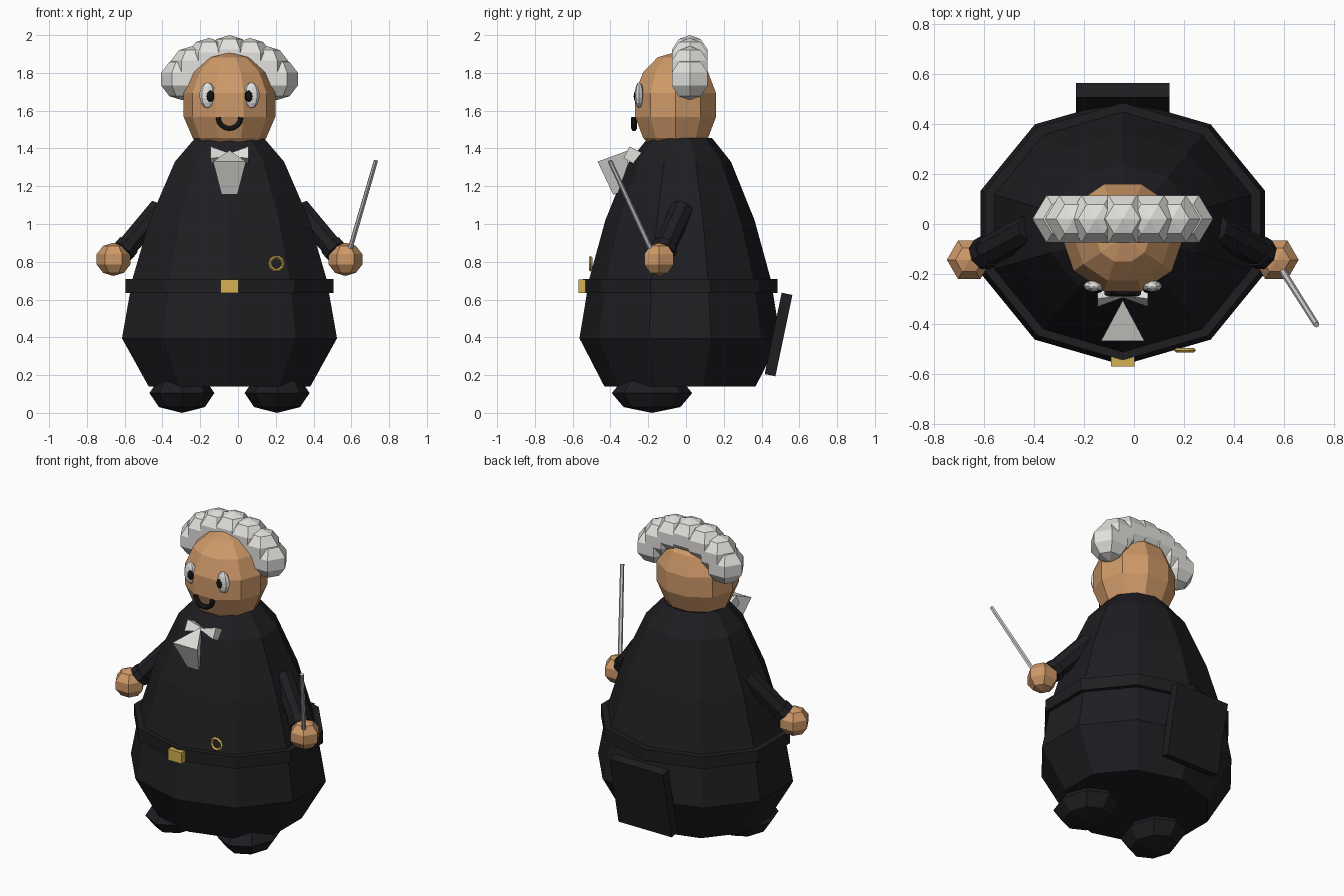
import bpy, bmesh
from math import sin, cos, pi, radians
from mathutils import Vector

if "Cube" in bpy.data.objects:
    bpy.data.objects.remove(bpy.data.objects["Cube"])

CX = -0.045  # symmetry plane of the figure


def material(name, rgb):
    m = bpy.data.materials.new(name)
    m.diffuse_color = (*rgb, 1)
    m.use_nodes = True
    m.node_tree.nodes["Principled BSDF"].inputs["Base Color"].default_value = m.diffuse_color
    return m


BLACK = material("black_cloth", (0.013, 0.013, 0.016))
INK = material("ink", (0.006, 0.006, 0.007))
SKIN = material("skin", (0.62, 0.32, 0.14))
WHITE = material("white", (0.76, 0.75, 0.72))
GOLD = material("gold", (0.66, 0.44, 0.08))
PALE = material("pale_wood", (0.55, 0.55, 0.53))


def add(name, bm, mat, loc=(0, 0, 0)):
    bmesh.ops.recalc_face_normals(bm, faces=bm.faces)
    me = bpy.data.meshes.new(name)
    bm.to_mesh(me)
    bm.free()
    me.materials.append(mat)
    ob = bpy.data.objects.new(name, me)
    ob.location = loc
    bpy.context.collection.objects.link(ob)
    return ob


def lathe(name, profile, sides, mat, loc=(0, 0, 0), scale=(1, 1, 1), phase=0.0):
    """Faceted solid of revolution about z; radius 0 makes a pole."""
    bm = bmesh.new()
    rings = []
    for r, z in profile:
        n = sides if r > 0 else 1
        rings.append([bm.verts.new((r * cos(phase + 2 * pi * i / n) * scale[0],
                                    r * sin(phase + 2 * pi * i / n) * scale[1],
                                    z * scale[2])) for i in range(n)])
    for a, b in zip(rings, rings[1:]):
        for i in range(sides):
            j = (i + 1) % sides
            if len(a) == 1:
                bm.faces.new((a[0], b[j], b[i]))
            elif len(b) == 1:
                bm.faces.new((a[i], a[j], b[0]))
            else:
                bm.faces.new((a[i], a[j], b[j], b[i]))
    for end in (rings[0], rings[-1]):
        if len(end) > 1:
            bm.faces.new(end)
    return add(name, bm, mat, loc)


def ball(name, sides, rings, mat, loc, radii):
    prof = [(sin(pi * k / rings) if 0 < k < rings else 0, -cos(pi * k / rings))
            for k in range(rings + 1)]
    return lathe(name, prof, sides, mat, loc, radii)


def rod(name, p, q, r1, r2, sides, mat, phase=0.0):
    d = Vector(q) - Vector(p)
    ob = lathe(name, [(r1, 0), (r2, d.length)], sides, mat, p, phase=phase)
    ob.rotation_euler = d.to_track_quat('Z', 'Y').to_euler()
    return ob


def box(name, size, loc, mat, tilt=0.0):
    bm = bmesh.new()
    bmesh.ops.create_cube(bm, size=1)
    bmesh.ops.scale(bm, vec=size, verts=bm.verts)
    ob = add(name, bm, mat, loc)
    ob.rotation_euler.x = tilt
    return ob


# Coat body and belt: ten-sided, slightly wider than deep
wide = (1.125, 1, 1)
lathe("coat_body", [(0.40, 0.14), (0.532, 0.395), (0.48, 0.71), (0.395, 1.02),
                    (0.27, 1.33), (0.17, 1.455)],
      10, BLACK, (CX, -0.032, 0), wide, pi / 2)
lathe("belt", [(0.515, 0.635), (0.515, 0.71)], 10, BLACK, (CX, -0.03, 0), wide, pi / 2)
box("belt_buckle", (0.095, 0.04, 0.07), (CX, -0.55, 0.67), GOLD)
box("coat_tail", (0.375, 0.058, 0.44), (CX, 0.49, 0.415), BLACK, radians(-11.8))

# Watch ring on the waistcoat
bpy.ops.mesh.primitive_torus_add(major_segments=10, minor_segments=4, major_radius=0.035,
                                 minor_radius=0.009, location=(0.204, -0.505, 0.79),
                                 rotation=(pi / 2, 0, 0))
ring = bpy.context.object
ring.name = "watch_ring"
ring.data.materials.append(GOLD)

# Head
ball("head", 10, 7, SKIN, (CX, -0.055, 1.63), (0.249, 0.231, 0.28))

# Curls in an arc across the top of the head
for k in range(7):
    a = radians(-75 + 25 * k)
    ball(f"hair_curl_{k + 1}", 6, 5, WHITE,
         (CX + 0.257 * sin(a), 0.02, 1.725 + 0.163 * cos(a)), (0.119, 0.115, 0.112))

# Smiling mouth: half ring
curve = bpy.data.curves.new("mouth", 'CURVE')
curve.dimensions = '3D'
curve.bevel_depth = 0.015
curve.bevel_resolution = 1
curve.use_fill_caps = True
sp = curve.splines.new('POLY')
sp.points.add(8)
for k, pt in enumerate(sp.points):
    a = pi + pi * k / 8
    pt.co = (0.06 * cos(a), 0, 0.06 * sin(a), 1)
curve.materials.append(INK)
mouth = bpy.data.objects.new("mouth", curve)
mouth.location = (CX, -0.275, 1.565)
bpy.context.collection.objects.link(mouth)

# Paired parts
for side, s in (("left", -1), ("right", 1)):
    def at(dx, y, z):
        return (CX + s * dx, y, z)

    ball(f"{side}_eye", 8, 7, WHITE, at(0.116, -0.248, 1.682), (0.043, 0.024, 0.068))
    ball(f"{side}_pupil", 8, 6, INK, at(0.103, -0.264, 1.677), (0.023, 0.013, 0.031))
    ball(f"{side}_shoe", 8, 4, BLACK, at(0.252, -0.18, 0.105), (0.172, 0.213, 0.105))
    rod(f"{side}_sleeve", at(0.37, -0.02, 1.08), at(0.55, -0.115, 0.87),
        0.062, 0.058, 8, BLACK)
    rod(f"{side}_cuff", at(0.538, -0.108, 0.884), at(0.563, -0.122, 0.855),
        0.066, 0.066, 8, BLACK)
    ball(f"{side}_hand", 6, 5, SKIN, at(0.614, -0.143, 0.813), (0.094, 0.094, 0.088))
    # bow tie wing
    rod(f"{side}_bow_wing", at(0.0, -0.283, 1.363), at(0.1, -0.283, 1.363),
        0.012, 0.05, 4, WHITE, s * radians(18))

# Shirt front: tapered three-sided wedge
bm = bmesh.new()
for co in ((0, -0.305, 1.39), (0.087, -0.468, 1.33), (-0.087, -0.468, 1.33),
           (0, -0.308, 1.183), (0.042, -0.385, 1.155), (-0.042, -0.385, 1.155)):
    bm.verts.new(co)
bmesh.ops.convex_hull(bm, input=bm.verts)
add("shirt_front", bm, WHITE, (CX, 0, 0))

# Baton held in one hand
rod("baton", (0.575, -0.158, 0.805), (0.73, -0.403, 1.335), 0.014, 0.012, 6, PALE)
